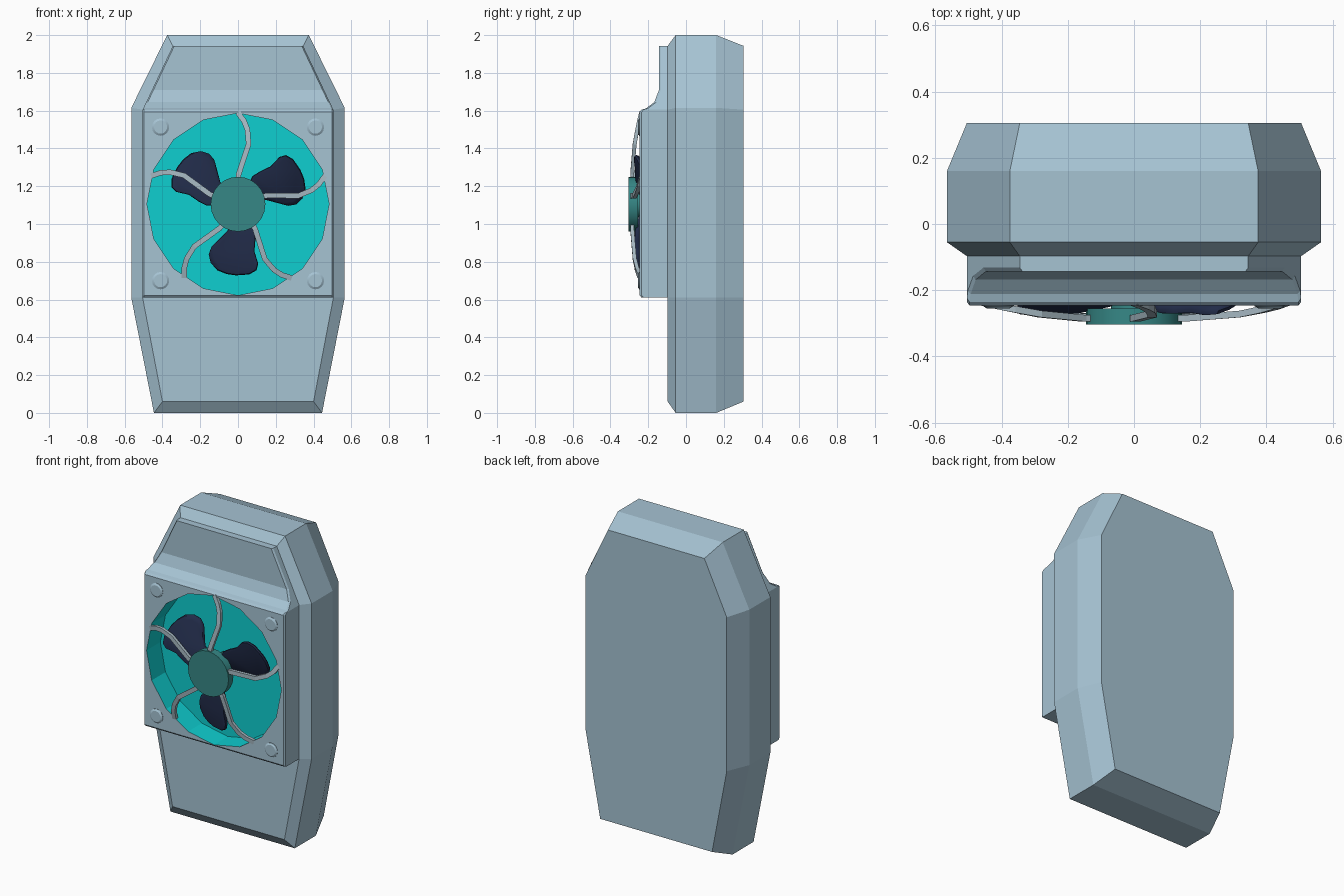
import bpy, bmesh, math
from mathutils import Matrix

if "Cube" in bpy.data.objects:
    bpy.data.objects.remove(bpy.data.objects["Cube"])

FZ = 1.105  # height of the fan axis


def mat(name, rgb):
    m = bpy.data.materials.new(name)
    m.diffuse_color = (*rgb, 1)
    m.use_nodes = True
    m.node_tree.nodes["Principled BSDF"].inputs["Base Color"].default_value = m.diffuse_color
    return m


shell = mat("pale blue shell", (0.38, 0.546, 0.651))
cyan = mat("cyan recess", (0.0044, 0.62, 0.63))
teal = mat("teal hub", (0.037, 0.245, 0.24))
navy = mat("navy blade", (0.015, 0.024, 0.065))
grey = mat("grey guard", (0.38, 0.48, 0.54))


def loft(name, rings, mats, smooth=None):
    """Skin equal-length rings of points and cap both ends."""
    bm = bmesh.new()
    vs = [[bm.verts.new(p) for p in r] for r in rings]
    n = len(rings[0])
    for a, b in zip(vs, vs[1:]):
        for i in range(n):
            j = (i + 1) % n
            bm.faces.new((a[i], a[j], b[j], b[i]))
    bm.faces.new(vs[0])
    bm.faces.new(vs[-1])
    bmesh.ops.recalc_face_normals(bm, faces=bm.faces)
    me = bpy.data.meshes.new(name)
    bm.to_mesh(me)
    bm.free()
    for m in mats:
        me.materials.append(m)
    ob = bpy.data.objects.new(name, me)
    bpy.context.collection.objects.link(ob)
    if smooth:
        bpy.ops.object.select_all(action='DESELECT')
        ob.select_set(True)
        bpy.context.view_layer.objects.active = ob
        bpy.ops.object.shade_smooth_by_angle(angle=math.radians(smooth))
    return ob


def turned(name, profile, sides, mats, x=0, z=FZ, smooth=None):
    """Round part along y from (radius, y) pairs, one corner at the top."""
    ang = [2 * math.pi * i / sides for i in range(sides)]
    rings = [[(x + r * math.sin(a), y, z + r * math.cos(a)) for a in ang] for r, y in profile]
    return loft(name, rings, mats, smooth)


def spin(ob, angle):
    """Rotate a part's mesh about the fan axis."""
    c = Matrix.Translation((0, 0, FZ))
    ob.data.transform(c @ Matrix.Rotation(-angle, 4, 'Y') @ c.inverted())


# Main body: eight-sided outline with chamfered front and back
outer = [(0.375, 2.0), (0.565, 1.615), (0.565, 0.61), (0.445, 0.0)]
inner = [(0.345, 1.943), (0.505, 1.605), (0.505, 0.61), (0.40, 0.06)]


def outline(half, y):
    return [(x, y, z) for x, z in half] + [(-x, y, z) for x, z in reversed(half)]


loft("body", [outline(inner, -0.097), outline(outer, -0.055),
              outline(outer, 0.16), outline(inner, 0.305)], [shell])

# Fan housing with curved cowl above, built from horizontal sections
rings = []
for z, y in [(0.61, -0.235), (0.622, -0.246), (1.593, -0.246), (1.605, -0.235),
             (1.612, -0.212), (1.645, -0.168), (1.71, -0.143), (1.943, -0.143)]:
    w = 0.505 - 0.16 * max(0, (z - 1.605) / 0.338)
    rings.append([(w, -0.085, z), (w, y + 0.011, z), (w - 0.008, y, z),
                  (-w + 0.008, y, z), (-w, y + 0.011, z), (-w, -0.085, z)])
housing = loft("fan_housing", rings, [shell, cyan])

# Cut the sixteen-sided cyan recess
cutter = turned("recess_cutter", [(0.482, -0.105), (0.482, -0.4)], 16, [shell, cyan])
cutter.hide_render = True
for p in cutter.data.polygons:
    p.material_index = 1
mod = housing.modifiers.new("recess", 'BOOLEAN')
mod.operation = 'DIFFERENCE'
mod.solver = 'EXACT'
mod.object = cutter
bpy.ops.object.select_all(action='DESELECT')
housing.select_set(True)
bpy.context.view_layer.objects.active = housing
bpy.ops.object.modifier_apply(modifier=mod.name)
bpy.data.objects.remove(cutter)

# Corner bolts
for x in (-0.41, 0.41):
    for z in (0.70, 1.513):
        turned("corner_bolt", [(0.046, -0.24), (0.046, -0.248), (0.035, -0.255)],
               16, [shell], x, z, 30)

# Hub and shaft
turned("hub", [(0.145, -0.255), (0.145, -0.304)], 24, [teal], smooth=30)
turned("shaft", [(0.07, -0.10), (0.07, -0.258)], 16, [teal], smooth=30)

# Three pitched blades: (distance from axis, sideways) outline
blade = [(0.05, -0.03), (0.14, -0.055), (0.19, -0.105), (0.225, -0.14), (0.265, -0.155),
         (0.31, -0.145), (0.35, -0.11), (0.37, -0.06), (0.377, -0.01), (0.372, 0.06),
         (0.35, 0.098), (0.315, 0.107), (0.25, 0.087), (0.19, 0.092), (0.14, 0.09), (0.05, 0.03)]
for k in range(3):
    rings = []
    for s, d in [(0.85, 0.016), (0.97, 0.011), (1, 0), (0.97, -0.011), (0.85, -0.016)]:
        rings.append([(t * s, -0.226 - 0.37 * t * s + d, FZ - 0.22 - (r - 0.22) * s)
                      for r, t in blade])
    spin(loft("fan_blade", rings, [navy], 40), k * 2 * math.pi / 3)

# Five bent guard ribs from hub to rim: (x, height above axis, y)
path = [(0.0, 0.125, -0.285), (0.004, 0.16, -0.285), (0.056, 0.318, -0.272),
        (0.05, 0.394, -0.258), (0.032, 0.44, -0.248), (0.0, 0.484, -0.236)]
for k in range(5):
    rings = []
    for i, (x, h, y) in enumerate(path):
        a, b = path[max(i - 1, 0)], path[min(i + 1, len(path) - 1)]
        dx, dh = b[0] - a[0], b[1] - a[1]
        l = math.hypot(dx, dh)
        nx, nh = dh / l * 0.014, -dx / l * 0.014
        rings.append([(x + s * nx, y + e, FZ + h + s * nh)
                      for s, e in ((-1, -0.01), (1, -0.01), (1, 0.01), (-1, 0.01))])
    spin(loft("guard_rib", rings, [grey]), k * 2 * math.pi / 5)
